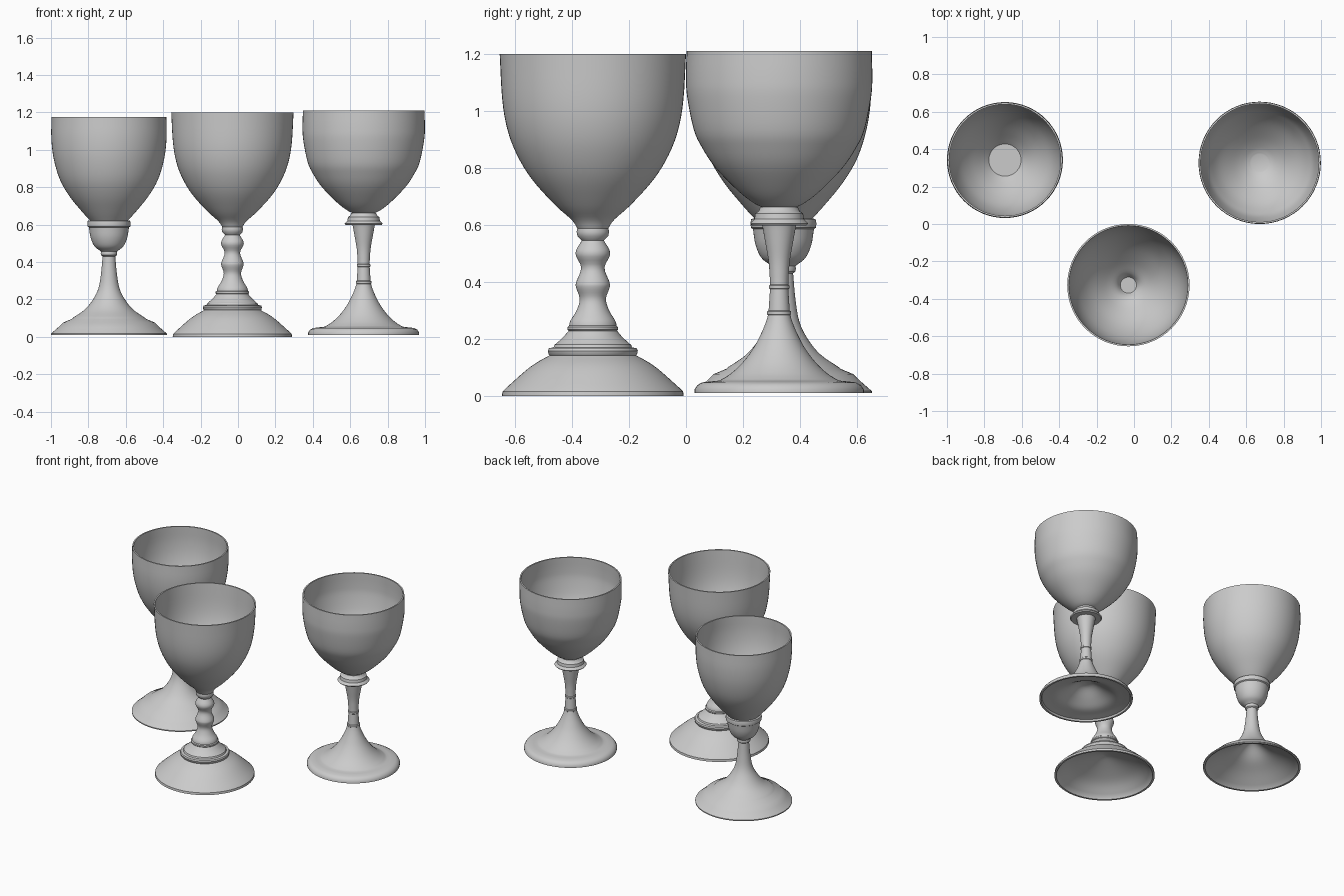
import bpy, bmesh, math
from mathutils import Vector

SEGMENTS = 64


def smooth(points, steps=4):
    """Round a coarse profile with a Catmull-Rom curve."""
    p = [Vector(q) for q in points]
    p = [2 * p[0] - p[1]] + p + [2 * p[-1] - p[-2]]
    out = []
    for a, b, c, d in zip(p, p[1:], p[2:], p[3:]):
        for i in range(steps):
            t = i / steps
            v = 0.5 * (2 * b + (c - a) * t + (2 * a - 5 * b + 4 * c - d) * t**2
                       + (3 * b - a - 3 * c + d) * t**3)
            out.append((max(v.x, 0), v.y))
    return out + [tuple(points[-1])]


def lathe(name, profile, centre):
    """Turn a (radius, height) profile about the vertical axis."""
    bm = bmesh.new()
    verts = [bm.verts.new((r, 0, z)) for r, z in profile]
    edges = [bm.edges.new(pair) for pair in zip(verts, verts[1:])]
    bmesh.ops.spin(bm, geom=verts + edges, cent=(0, 0, 0), axis=(0, 0, 1),
                   angle=2 * math.pi, steps=SEGMENTS, use_duplicate=False)
    bmesh.ops.remove_doubles(bm, verts=bm.verts, dist=0.0003)
    bmesh.ops.recalc_face_normals(bm, faces=bm.faces)
    mesh = bpy.data.meshes.new(name)
    bm.to_mesh(mesh)
    bm.free()
    obj = bpy.data.objects.new(name, mesh)
    bpy.context.collection.objects.link(obj)
    obj.location = (*centre, 0)
    bpy.ops.object.select_all(action='DESELECT')
    obj.select_set(True)
    bpy.context.view_layer.objects.active = obj
    bpy.ops.object.shade_smooth_by_angle(angle=math.radians(35))
    return obj


def goblet(name, centre, hollow, foot, stem, bowl):
    # bowl: outer wall up to the rim, then a thin inner wall back to the axis
    outer = smooth(bowl)
    z0, z1 = outer[0][1], outer[-1][1]
    inner = [(max(r - 0.009, 0), z + 0.016 * (z1 - z) / (z1 - z0))
             for r, z in reversed(outer)]
    lathe(name + "_bowl", [(0, z0)] + outer + inner + [(0, inner[-1][1])], centre)
    # hollow underside, foot and turned stem
    lathe(name + "_stem_and_foot", smooth(hollow) + foot + stem, centre)


# left goblet: cup-shaped collar on a slender stem
goblet("left_goblet", (-0.69, 0.342),
       hollow=[(0, 0.20), (0.04, 0.18), (0.11, 0.125), (0.20, 0.075), (0.29, 0.018)],
       foot=[(0.297, 0.01), (0.31, 0.01), (0.31, 0.017), (0.297, 0.028),
             (0.272, 0.05), (0.245, 0.076), (0.20, 0.095)],
       stem=smooth([(0.195, 0.10), (0.13, 0.145), (0.085, 0.20), (0.056, 0.26),
                    (0.042, 0.34), (0.034, 0.43)])
            + [(0.042, 0.436), (0.044, 0.447), (0.042, 0.455)]
            + smooth([(0.048, 0.46), (0.078, 0.485), (0.098, 0.53), (0.107, 0.585)])
            + [(0.114, 0.59), (0.116, 0.605), (0.113, 0.62), (0.095, 0.625)],
       bowl=[(0.095, 0.615), (0.145, 0.67), (0.21, 0.75), (0.262, 0.84),
             (0.295, 0.95), (0.308, 1.06), (0.307, 1.176)])

# middle goblet: beaded stem on a stepped conical foot
goblet("middle_goblet", (-0.03, -0.327),
       hollow=[(0, 0.15), (0.05, 0.14), (0.15, 0.105), (0.23, 0.068), (0.30, 0.012)],
       foot=[(0.306, 0.0), (0.319, 0.0), (0.317, 0.015)]
            + smooth([(0.305, 0.027), (0.24, 0.085), (0.20, 0.115), (0.152, 0.142)]),
       stem=[(0.155, 0.145), (0.158, 0.158), (0.154, 0.167), (0.138, 0.17), (0.134, 0.18)]
            + smooth([(0.13, 0.182), (0.105, 0.205), (0.085, 0.228)])
            + [(0.089, 0.232), (0.089, 0.241), (0.083, 0.246), (0.082, 0.255)]
            + smooth([(0.078, 0.265), (0.057, 0.30), (0.046, 0.34), (0.059, 0.38),
                      (0.058, 0.40), (0.041, 0.45), (0.061, 0.50), (0.039, 0.545)])
            + [(0.054, 0.56), (0.057, 0.575), (0.055, 0.587)],
       bowl=[(0.052, 0.584), (0.075, 0.618), (0.133, 0.67), (0.214, 0.76), (0.267, 0.847),
             (0.30, 0.935), (0.318, 1.04), (0.327, 1.20)])

# right goblet: flared foot on a flat disc, flanged collar under the bowl
goblet("right_goblet", (0.672, 0.327),
       hollow=[(0, 0.13), (0.05, 0.12), (0.12, 0.075), (0.18, 0.042), (0.24, 0.03),
               (0.28, 0.022)],
       foot=[(0.285, 0.01), (0.297, 0.01), (0.297, 0.022), (0.287, 0.038),
             (0.27, 0.047), (0.235, 0.051), (0.215, 0.053)],
       stem=smooth([(0.205, 0.056), (0.17, 0.078), (0.13, 0.115), (0.092, 0.165),
                    (0.065, 0.215), (0.048, 0.255), (0.039, 0.283)])
            + [(0.042, 0.286), (0.042, 0.296), (0.037, 0.30), (0.032, 0.374),
               (0.036, 0.377), (0.036, 0.387), (0.032, 0.39)]
            + smooth([(0.032, 0.40), (0.037, 0.47), (0.049, 0.54), (0.058, 0.59)])
            + [(0.06, 0.598), (0.096, 0.598), (0.102, 0.605), (0.087, 0.62),
               (0.084, 0.64), (0.072, 0.648), (0.066, 0.662), (0.05, 0.664)],
       bowl=[(0.055, 0.66), (0.09, 0.677), (0.145, 0.72), (0.223, 0.80), (0.27, 0.87), (0.30, 0.935),
             (0.323, 1.05), (0.327, 1.12), (0.325, 1.21)])
